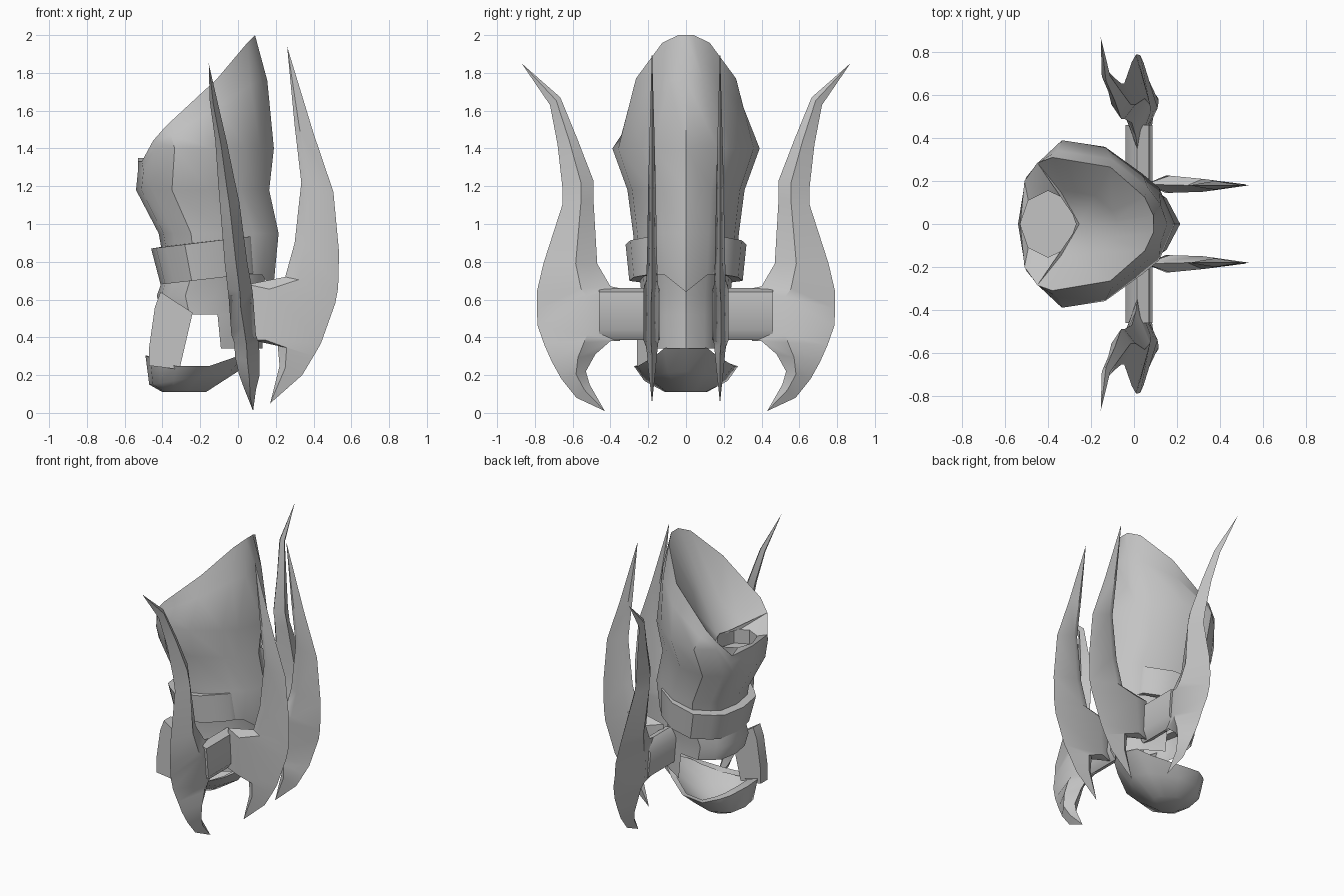
import bpy, bmesh, math
from mathutils import Vector

if "Cube" in bpy.data.objects:
    bpy.data.objects.remove(bpy.data.objects["Cube"])

grey = bpy.data.materials.new("plain grey")
grey.diffuse_color = (0.55, 0.55, 0.55, 1)
grey.use_nodes = True
grey.node_tree.nodes["Principled BSDF"].inputs["Base Color"].default_value = grey.diffuse_color


def build(name, verts, faces, angle=40):
    me = bpy.data.meshes.new(name)
    me.from_pydata([tuple(v) for v in verts], [], faces)
    bm = bmesh.new()
    bm.from_mesh(me)
    bmesh.ops.remove_doubles(bm, verts=bm.verts, dist=0.0005)
    bmesh.ops.recalc_face_normals(bm, faces=bm.faces)
    bm.to_mesh(me)
    bm.free()
    me.materials.append(grey)
    ob = bpy.data.objects.new(name, me)
    bpy.context.collection.objects.link(ob)
    bpy.ops.object.select_all(action='DESELECT')
    ob.select_set(True)
    bpy.context.view_layer.objects.active = ob
    bpy.ops.object.shade_smooth_by_angle(angle=math.radians(angle))
    return ob


# Shared half cross-section: front to back (u), half width (v)
PROFILE = [(0, 0), (.04, .56), (.12, .74), (.27, 1), (.55, .92),
           (.79, .6), (.9, .43), (1, 0)]


def mirrored(half):
    return half + [Vector((p.x, -p.y, p.z)) for p in half[-2:0:-1]]


def section(x0, x1, yh, z):
    zf = z if callable(z) else (lambda u: z)
    return [Vector((x0 + (x1 - x0) * u, yh * v, zf(u))) for u, v in PROFILE]


def loft(rows, closed=True):
    n = len(rows[0])
    verts = [p for r in rows for p in r]
    faces = [(r * n + i, r * n + (i + 1) % n, (r + 1) * n + (i + 1) % n, (r + 1) * n + i)
             for r in range(len(rows) - 1) for i in range(n if closed else n - 1)]
    return verts, faces


# Hood: tall shell with a slanted rim
rim = [Vector(p) for p in ((-.53, 0, 1.33), (-.51, .2, 1.33), (-.45, .285, 1.44),
                           (-.38, .31, 1.52), (-.11, .265, 1.77), (.05, .125, 1.96),
                           (.09, .04, 2.0), (.09, 0, 2.0))]
base = section(-.38, .185, .26, lambda u: .64 if u > .95 else .73)
waist = section(-.42, .215, .28, .95)
chest = section(-.54, .165, .31, 1.18)
wide = section(-.53, .19, .39, 1.4)
for p, r in zip(wide, rim):
    p.z = min(1.4, r.z - .05)
upper = [a.lerp(b, .6) + Vector((.025 * uv[0], 0, 0)) for a, b, uv in zip(wide, rim, PROFILE)]
verts, faces = loft([mirrored(r) for r in (base, waist, chest, wide, upper, rim)])
top = 5 * 14

# Scoop sinking from the rim to the socket
low = Vector((-.255, 0, 1.33))
loop = list(range(2, 13))
full_rim = verts[top:top + 14]
s = len(verts)
verts += [full_rim[k].lerp(low, .5) - Vector((0, 0, .03)) for k in loop] + [low]
pit = len(verts) - 1
for i in range(len(loop) - 1):
    faces.append((top + loop[i], top + loop[i + 1], s + i + 1, s + i))
    faces.append((s + i, s + i + 1, pit))

# Snout lid with an eight-sided socket
o = len(verts)
for z in (1.35, 1.25):
    for i in range(8):
        a = math.pi + i * math.pi / 4
        verts.append(Vector((-.4 + .13 * math.cos(a), -.155 * math.sin(a) * -1, z)))
for side in (1, -1):
    k = [top + (side * i) % 14 for i in range(3)]
    h = [o + (-side * i) % 8 for i in range(5)]
    faces += [(k[0], h[0], h[1], k[1]), (k[1], h[1], h[2], k[2]),
              (k[2], h[2], h[3]), (k[2], h[3], h[4], pit)]
    edge = s if side == 1 else s + len(loop) - 1
    faces.append((k[2], edge, pit))
for i in range(8):
    j = (i + 1) % 8
    faces.append((o + i, o + j, o + 8 + j, o + 8 + i))
faces.append(tuple(range(o + 8, o + 16)))
build("hood", verts, faces)


# Collar band around the front of the hood
def band_row(x0, yh, z0, z1):
    half = section(x0, .2, yh, lambda u: z0 + (z1 - z0) * u)[:6]
    return [Vector((p.x, -p.y, p.z)) for p in half[:0:-1]] + half


rows = [band_row(-.46, .32, .87, .95), band_row(-.41, .30, .68, .75),
        band_row(-.36, .24, .69, .75), band_row(-.40, .26, .88, .95)]
verts, faces = loft(rows + [rows[0]], closed=False)
build("collar", verts, faces + [(0, 11, 22, 33), (10, 21, 32, 43)])

# Skull: closed above, open at the front below
rows = [mirrored(section(*r)) for r in ((-.38, .15, .25, .76), (-.43, .13, .235, .62),
                                        (-.40, .13, .23, .52), (-.36, .13, .23, .34))]
verts, faces = loft(rows)
faces = [f for f in faces if f[0] < 28 or 4 <= f[0] - 28 < 10]
build("skull", verts, faces)

# Jaw bowl
rows = [mirrored(section(*r)) for r in (
    (-.42, .08, .22, lambda u: .23 + .4 * (u - .4) ** 2),
    (-.49, .13, .275, lambda u: .24 + .4 * (u - .4) ** 2),
    (-.47, .0, .22, lambda u: .15 + .07 * u),
    (-.40, -.17, .11, .11))]
verts, faces = loft(rows)
build("jaw", verts, faces + [tuple(range(42, 56))], 50)

# Cheek strut on one side
shape = [(-.41, .64), (-.24, .53), (-.31, .23), (-.47, .25), (-.47, .35), (-.44, .56)]
verts = [Vector((x, y, z)) for y in (-.26, -.18) for x, z in shape]
faces = [(i, (i + 1) % 6, 6 + (i + 1) % 6, 6 + i) for i in range(6)]
build("cheek_strut", verts, faces + [tuple(range(6)), tuple(range(6, 12))])


# Blade: lens section between an inner and an outer edge
def blade(name, start, stations, end, place, mid):
    rows = [[place(*start)] * 4]
    for a, b, c, d, centre, t in stations:
        m = (a + (c - a) * mid, b + (d - b) * mid)
        rows.append([place(a, b, centre), place(*m, centre + t),
                     place(c, d, centre), place(*m, centre - t)])
    rows.append([place(*end)] * 4)
    verts, faces = loft(rows)
    build(name, verts, faces, 35)


BACK = [(.30, 1.52, .40, 1.48, .18, .012), (.335, 1.22, .505, 1.17, .18, .02),
        (.30, .90, .535, .85, .18, .025), (.25, .72, .53, .66, .18, .03),
        (.05, .68, .515, .58, .185, .04), (.05, .39, .44, .37, .185, .04),
        (.21, .36, .40, .30, .18, .03), (.22, .25, .34, .20, .18, .02)]
WING = [(.665, 1.67, .72, 1.63, -.13, .02), (.575, 1.45, .68, 1.42, -.09, .03),
        (.49, 1.23, .655, 1.20, -.06, .045), (.49, 1.13, .655, 1.10, -.045, .052),
        (.47, .79, .755, .79, -.01, .06), (.40, .67, .79, .64, .01, .065),
        (.35, .66, .79, .55, .015, .065), (.35, .38, .785, .46, .03, .065),
        (.40, .38, .75, .36, .045, .065), (.48, .31, .71, .27, .05, .065),
        (.53, .22, .66, .18, .06, .055), (.51, .15, .58, .08, .065, .03)]

for side, label in ((1, "left"), (-1, "right")):
    blade("back_blade_" + label, (.26, 1.94, .18), BACK, (.17, .05, .18),
          lambda x, z, y: Vector((x, side * y, z)), .25)
    blade("side_wing_" + label, (.87, 1.85, -.155), WING, (.43, .01, .08),
          lambda y, z, x: Vector((x, side * y, z)), .4)
    # Arm joining the wing to the head
    ring = [(-.04, .6), (.015, .66), (.07, .64), (.085, .44), (.04, .385), (-.02, .42)]
    rows = [[Vector((x, side * y, z)) for x, z in ring] for y in (.14, .46)]
    verts, faces = loft(rows)
    build("wing_arm_" + label, verts, faces + [tuple(range(6)), tuple(range(6, 12))], 50)
